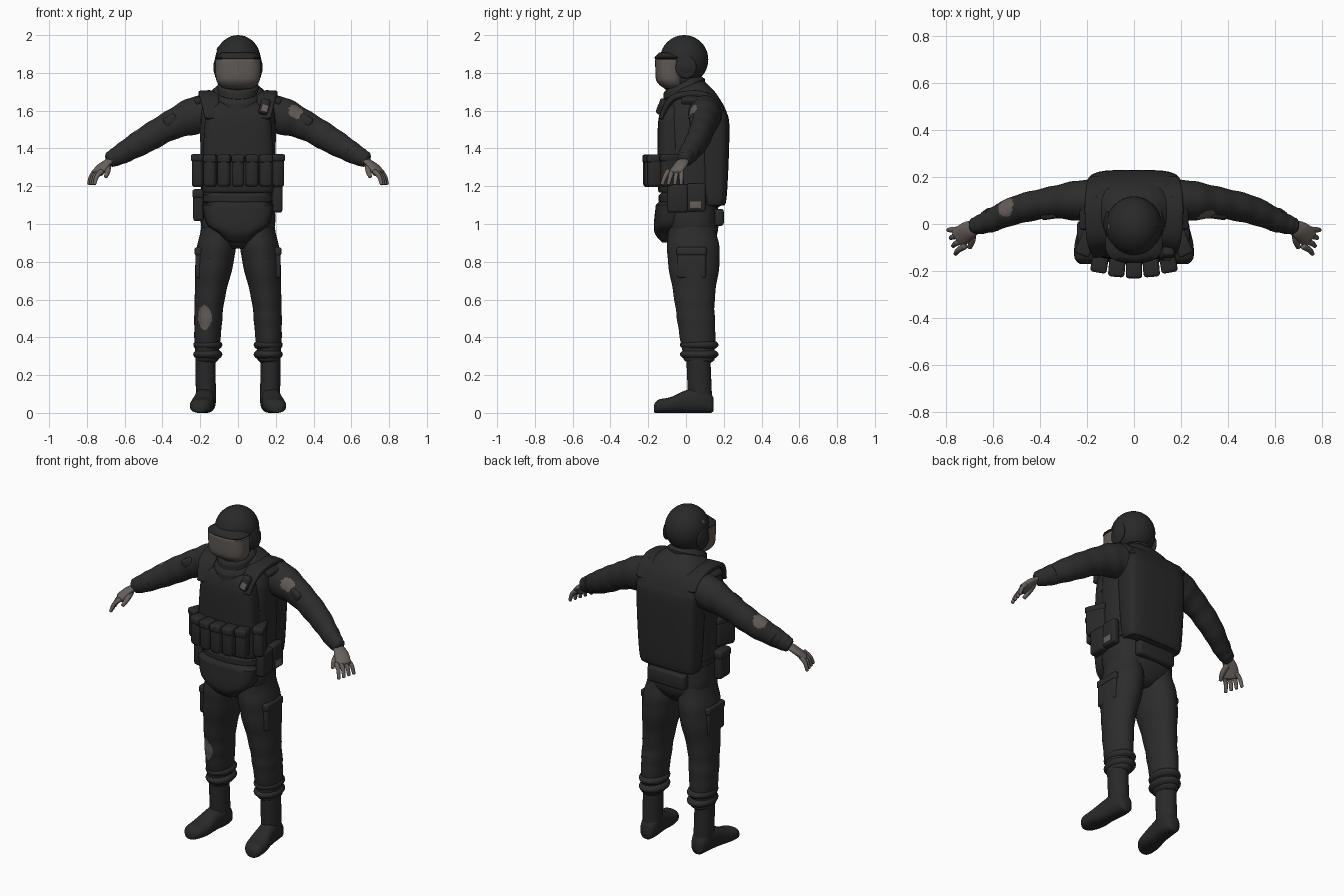
import bpy, bmesh
from math import cos, sin, pi, radians, copysign
from mathutils import Vector, Matrix

if "Cube" in bpy.data.objects:
    bpy.data.objects.remove(bpy.data.objects["Cube"])


def material(name, red, green, blue):
    mat = bpy.data.materials.new(name)
    mat.use_nodes = True
    mat.diffuse_color = (red, green, blue, 1)
    shader = mat.node_tree.nodes["Principled BSDF"]
    shader.inputs["Base Color"].default_value = mat.diffuse_color
    shader.inputs["Roughness"].default_value = .7
    return mat


CLOTH = material("black cloth", .025, .025, .026)
GEAR = material("black gear", .022, .022, .023)
SKIN = material("grey skin", .14, .12, .11)
VISOR = material("smoky visor", .115, .1, .09)
WORN = material("worn patch", .13, .11, .1)


def finish(bm, name, mat):
    bmesh.ops.recalc_face_normals(bm, faces=bm.faces)
    mesh = bpy.data.meshes.new(name)
    bm.to_mesh(mesh)
    bm.free()
    mesh.materials.append(mat)
    mesh.materials.append(WORN)
    part = bpy.data.objects.new(name, mesh)
    bpy.context.collection.objects.link(part)
    bpy.ops.object.select_all(action='DESELECT')
    bpy.context.view_layer.objects.active = part
    part.select_set(True)
    bpy.ops.object.shade_smooth_by_angle(angle=radians(50))
    return part


def spline(rows, steps):
    """Smooth the stations of a loft and dome both of its ends."""
    out = []
    for i, (b, c) in enumerate(zip(rows, rows[1:])):
        a, d = rows[max(i - 1, 0)], rows[min(i + 2, len(rows) - 1)]
        for k in range(steps):
            t = k / steps
            out.append(b + (c - a) * (t / 2) + (a * 2 - b * 5 + c * 4 - d) * (t * t / 2)
                       + (b * 3 - a - c * 3 + d) * (t ** 3 / 2))
    out.append(rows[-1])

    def cap(end, inner):
        way = (end - inner).to_3d().normalized() * min(end[3], end[4]) * .3
        return Vector((*(end.to_3d() + way), end[3] * .7, end[4] * .7))
    return [cap(out[0], out[1]), *out, cap(out[-1], out[-2])]


def loft(name, rows, mat, frame="level", power=2, sides=32, tilt=0, fold=0, steps=6):
    """Skin stations of centre, radius across and radius along."""
    rows = spline([Vector(r) for r in rows], steps)
    bm = bmesh.new()
    rings = []
    for i, row in enumerate(rows):
        u, v = Vector((1, 0, 0)), Vector((0, 1, tilt))
        if frame == "foot":
            v = Vector((0, 0, 1))
        elif frame == "limb":
            path = (rows[min(i + 1, len(rows) - 1)] - rows[max(i - 1, 0)]).to_3d()
            u = Vector((0, 0, 1)).cross(path).normalized()
            v = path.cross(u).normalized()
        swell = 1 + fold * sin(i * 10 / steps)
        ring = []
        for k in range(sides):
            p, q = (copysign(abs(w) ** (2 / power), w)
                    for w in (cos(2 * pi * k / sides), sin(2 * pi * k / sides)))
            ring.append(bm.verts.new(row.to_3d() + (u * p * row[3] + v * q * row[4]) * swell))
        rings.append(ring)
    for a, b in zip(rings, rings[1:]):
        for k in range(sides):
            bm.faces.new((a[k - 1], a[k], b[k], b[k - 1]))
    bm.faces.new(rings[0])
    bm.faces.new(rings[-1])
    return finish(bm, name, mat)


def stack(name, mat, *rows, power=2.6):
    """Upright loft from rows of height, half width, front and back."""
    return loft(name, [(0, (front + back) / 2, z, wide, (back - front) / 2)
                       for z, wide, front, back in rows], mat, power=power)


def tube(name, mat, side, *rows, aspect=1, frame="limb", **options):
    """Loft along a path of points with a radius; side mirrors it."""
    return loft(name, [(x * side, y, z, r, r * aspect) for x, y, z, r in rows],
                mat, frame, **options)


def turned(bm, loc, turn):
    for axis, angle in zip("XYZ", turn):
        bmesh.ops.rotate(bm, matrix=Matrix.Rotation(radians(angle), 3, axis), verts=bm.verts)
    bmesh.ops.translate(bm, vec=loc, verts=bm.verts)


def box(name, loc, size, mat=GEAR, turn=(0, 0, 0)):
    bm = bmesh.new()
    bmesh.ops.create_cube(bm, size=1)
    bmesh.ops.scale(bm, vec=size, verts=bm.verts)
    bmesh.ops.bevel(bm, geom=bm.edges[:], offset=min(min(size) * .3, .02), segments=3,
                    profile=.5, affect='EDGES')
    turned(bm, loc, turn)
    return finish(bm, name, mat)


def ball(name, loc, radii, mat=GEAR):
    bm = bmesh.new()
    bmesh.ops.create_uvsphere(bm, u_segments=32, v_segments=20, radius=1)
    bmesh.ops.scale(bm, vec=radii, verts=bm.verts)
    turned(bm, loc, (0, 0, 0))
    return finish(bm, name, mat)


def paint(part, centre, radius, tall=1):
    """Mark the faces near a point as worn."""
    for face in part.data.polygons:
        away = face.center - Vector(centre)
        away.z /= tall
        if away.length < radius:
            face.material_index = 1


# Torso and vest
stack("torso", CLOTH, (.9, .1, -.08, .14), (.97, .19, -.11, .17), (1.15, .195, -.13, .17),
      (1.5, .2, -.13, .2), (1.62, .19, -.1, .195), (1.69, .155, -.07, .16),
      (1.74, .1, -.04, .115))
stack("vest_front", GEAR, (1.17, .17, -.13, 0), (1.2, .19, -.15, 0), (1.5, .18, -.15, 0),
      (1.6, .16, -.135, 0), (1.64, .12, -.11, 0), power=3.5)
stack("vest_back", GEAR, (1.1, .16, .1, .19), (1.14, .185, .08, .215), (1.5, .2, .06, .23),
      (1.6, .195, .06, .212), (1.66, .17, .06, .18), power=4)
stack("groin_plate", GEAR, (.915, .065, -.14, -.06), (.95, .1, -.165, -.04),
      (1, .165, -.17, 0), (1.1, .19, -.16, 0), power=3)
stack("belt", GEAR, (1.12, .2, -.145, .178), (1.15, .2, -.145, .178))
box("back_pouch", (0, .175, 1.035), (.25, .05, .09))
for height, width in ((1.65, .125), (1.7, .11)):
    loft("collar", [(0, -.01, height + lift, width, width) for lift in (0, .03)],
         CLOTH, tilt=.35)

# Head, helmet and visor
ball("chin_guard", (0, -.04, 1.77), (.095, .1, .08))
ball("helmet", (0, -.01, 1.87), (.12, .128, .13))
box("helmet_scuff", (-.107, -.01, 1.93), (.02, .022, .006), WORN, (0, -62, 0))
stack("visor", VISOR, (1.735, .1, -.14, -.01), (1.77, .117, -.16, -.01),
      (1.87, .12, -.163, -.01))
stack("visor_brim", GEAR, (1.879, .122, -.167, 0), (1.883, .122, -.167, 0))

# Pouches across the belly
for i in range(-2, 3):
    x, y, turn = i * .073, -.19 + i * i * .006, (0, 0, i * 5)
    box("belly_pouch", (x, y, 1.28), (.066, .075, .17), turn=turn)
    box("belly_pouch_flap", (x, y, 1.345), (.07, .083, .045), turn=turn)

for side, label in ((1, "left_"), (-1, "right_")):
    # Helmet ear cup
    ball(label + "ear_ring", (side * .113, 0, 1.83), (.014, .056, .06))
    ball(label + "ear_cup", (side * .115, 0, 1.83), (.016, .04, .04))

    # Shoulder strap and cap
    tube(label + "shoulder_strap", GEAR, side, (.14, -.13, 1.56, .035), (.15, -.07, 1.665, .05),
         (.155, .05, 1.69, .055), (.15, .14, 1.66, .055), (.15, .19, 1.6, .045),
         aspect=.33, power=4)
    box(label + "shoulder_cap", (side * .19, .05, 1.665), (.085, .15, .035),
        turn=(0, side * 30, 0))

    # Sleeve
    sleeve = tube(label + "sleeve", CLOTH, side, (.12, .1, 1.58, .08), (.22, .1, 1.575, .087),
                  (.36, .09, 1.52, .067), (.5, .06, 1.44, .06), (.62, .01, 1.37, .047),
                  (.68, -.01, 1.34, .036), aspect=1.15, fold=.02, steps=16, sides=72)
    paint(sleeve, (.31, .025, 1.6) if side > 0 else (-.54, .07, 1.475), .042)
    tube(label + "sleeve_cuff", CLOTH, side, (.6, .02, 1.383, .053), (.625, .008, 1.367, .049))
    box(label + "sleeve_pocket", (side * .36, .05, 1.55), (.075, .06, .05), CLOTH,
        (0, side * 30, -side * 8))

    # Hand with four fingers and a thumb
    tube(label + "palm", SKIN, side, (.67, -.01, 1.34, .03), (.71, -.03, 1.31, .04),
         (.745, -.06, 1.27, .043), aspect=.5)
    for i in range(4):
        base = Vector((.75 - i * .01, -.025 - i * .023, 1.28))
        tip = Vector((.79 - i * .01, -.025 - i * .034, 1.21))
        middle = (base + tip) / 2 + Vector((.007, 0, .007))
        tube(label + "finger", SKIN, side, (*base, .014), (*middle, .012), (*tip, .009), sides=12)
    tube(label + "thumb", SKIN, side, (.69, -.03, 1.31, .017), (.69, -.07, 1.28, .015),
         (.7, -.1, 1.25, .01), sides=12)

    # Trouser leg with a gathered cuff
    leg = tube(label + "trouser_leg", CLOTH, side, (.1, .03, 1, .09), (.12, .04, .83, .103),
               (.15, .045, .6, .079), (.16, .058, .44, .072), (.165, .07, .28, .06),
               aspect=1.35, frame="level", fold=.012, steps=20, sides=72)
    if side < 0:
        paint(leg, (-.178, -.045, .505), .04, 1.6)
    for z in (.36, .31):
        ball(label + "trouser_cuff", (side * .16, .07, z), (.077, .102, .036), CLOTH)
    box(label + "cargo_pocket", (side * .208, .03, .79), (.035, .15, .15), CLOTH)
    box(label + "cargo_flap", (side * .21, .03, .855), (.04, .16, .045), CLOTH)
    box(label + "thigh_fold", (side * .14, -.07, .76), (.05, .03, .12), CLOTH,
        (8, -side * 6, 0))

    # Boot, its foot resting flat on the ground
    tube(label + "boot_shaft", GEAR, side, (.17, .075, .06, .053), (.172, .065, .3, .053),
         aspect=1.2, frame="level")
    foot = ((.17, .135, .05, .04), (.17, .09, .07, .053), (.18, 0, .06, .053),
            (.19, -.08, .042, .062), (.2, -.14, .036, .054), (.205, -.163, .027, .035))
    loft(label + "boot_foot", [(x * side, y, z, r, z) for x, y, z, r in foot],
         GEAR, "foot", power=2.5)

    # Side pouches
    for part, z, size in (("side_pouch", 1.28, (.06, .12, .17)),
                          ("side_pouch_flap", 1.35, (.065, .126, .04))):
        box(label + part, (side * .2, -.075, z), size, turn=(0, 0, side * 22))

# Hip pouches, holster and radio
box("left_hip_pouch", (.208, -.045, 1.135), (.055, .11, .15))
box("left_rear_pouch", (.21, .055, 1.14), (.045, .1, .15))
box("left_rear_pouch_patch", (.231, .05, 1.1), (.008, .06, .04), WORN)
box("right_holster", (-.21, -.04, 1.1), (.055, .1, .17))
box("right_holster_flap", (-.212, -.04, 1.16), (.06, .106, .05))
tilted = (-18, 15, 0)
box("chest_radio", (.14, -.125, 1.62), (.05, .045, .085), turn=tilted)
box("chest_radio_patch", (.142, -.149, 1.612), (.035, .008, .04), WORN, tilted)
